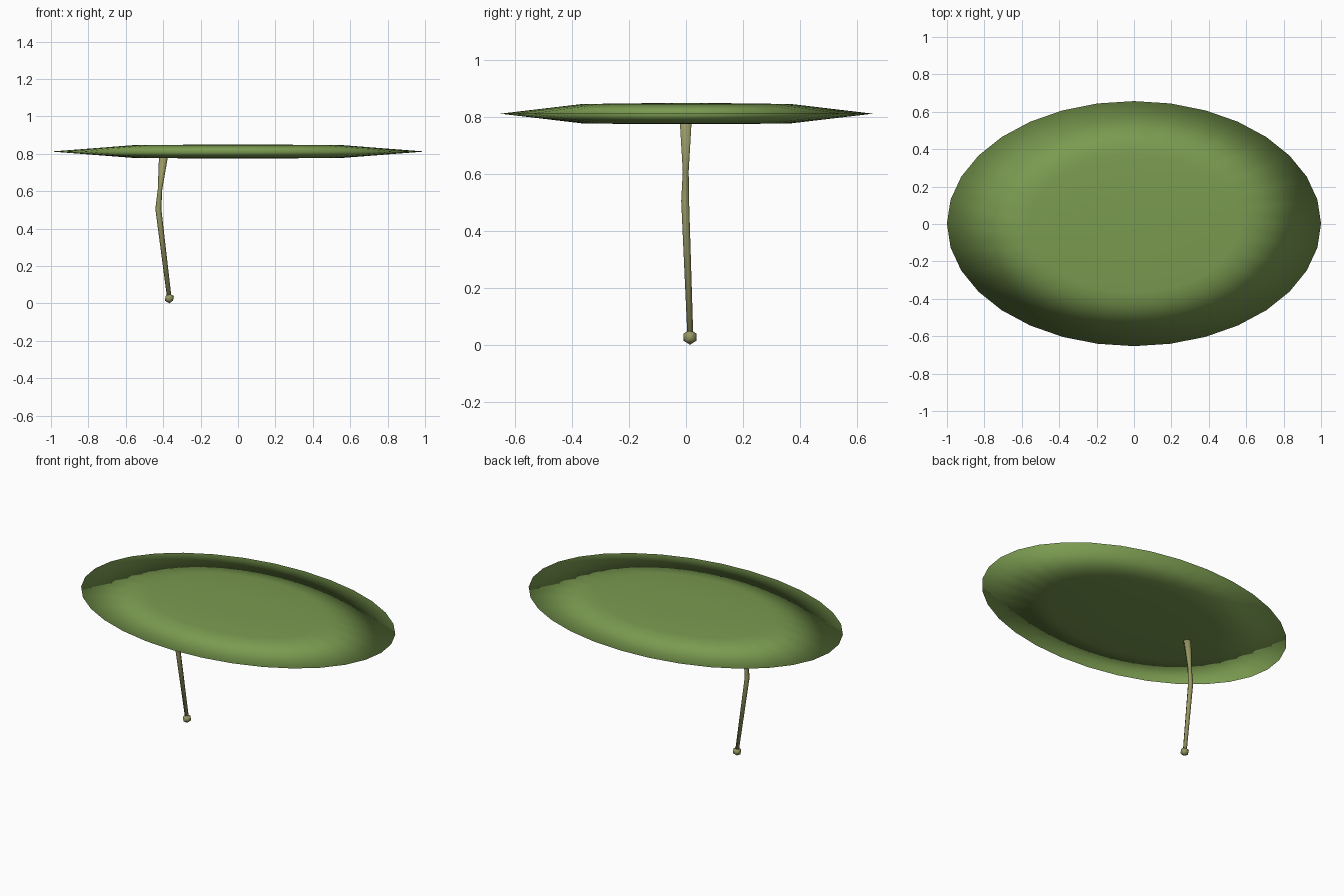
import bpy
import bmesh
from math import cos, sin, tau
from mathutils import Vector

cube = bpy.data.objects.get("Cube")
if cube:
    bpy.data.objects.remove(cube, do_unlink=True)


def make_material(name, rgb):
    mat = bpy.data.materials.new(name)
    mat.use_nodes = True
    color = (*rgb, 1.0)
    mat.diffuse_color = color
    mat.node_tree.nodes["Principled BSDF"].inputs["Base Color"].default_value = color
    return mat


def finish(name, bm, mat, smooth=True):
    bmesh.ops.recalc_face_normals(bm, faces=bm.faces)
    for face in bm.faces:
        face.smooth = smooth
    mesh = bpy.data.meshes.new(name)
    bm.to_mesh(mesh)
    bm.free()
    mesh.materials.append(mat)
    obj = bpy.data.objects.new(name, mesh)
    bpy.context.collection.objects.link(obj)
    return obj


def loft(name, rings, sides, mat):
    """Skin elliptical rings given as (centre, x radius, y radius), fanning both ends to a centre point."""
    bm = bmesh.new()
    loops = []
    for centre, rx, ry in rings:
        loops.append([bm.verts.new(Vector(centre) + Vector((rx * cos(tau * i / sides), ry * sin(tau * i / sides), 0)))
                      for i in range(sides)])
    for low, high in zip(loops, loops[1:]):
        for i in range(sides):
            j = (i + 1) % sides
            bm.faces.new((low[i], low[j], high[j], high[i]))
    for (centre, _, _), loop in ((rings[0], loops[0]), (rings[-1], loops[-1])):
        tip = bm.verts.new(centre)
        for i in range(sides):
            bm.faces.new((tip, loop[i], loop[(i + 1) % sides]))
    return finish(name, bm, mat)


leaf_green = make_material("leaf green", (0.195, 0.325, 0.08))
stem_olive = make_material("stem olive", (0.31, 0.31, 0.125))

# Thin oval pad: the same profile above and below a sharp rim
RIM_Z = 0.812
half = [(0.2, 0.037), (0.56, 0.034), (1.0, 0.0)]
profile = [(r, -h) for r, h in half] + [(r, h) for r, h in reversed(half[:-1])]
loft("pad", [((0, 0.002, RIM_Z + h), r, r * 0.655) for r, h in profile], 32, leaf_green)

# Bent stem, flaring where it joins the pad
stem_path = [((-0.368, 0.015, 0.035), 0.012), ((-0.426, -0.003, 0.505), 0.016),
             ((-0.417, -0.001, 0.61), 0.012), ((-0.397, -0.001, 0.8), 0.025)]
loft("stem", [(centre, r, r) for centre, r in stem_path], 6, stem_olive)

# Small faceted root knob
bm = bmesh.new()
bmesh.ops.create_icosphere(bm, subdivisions=1, radius=0.027)
bmesh.ops.translate(bm, verts=bm.verts, vec=(-0.367, 0.014, 0.027))
finish("root_knob", bm, stem_olive)
